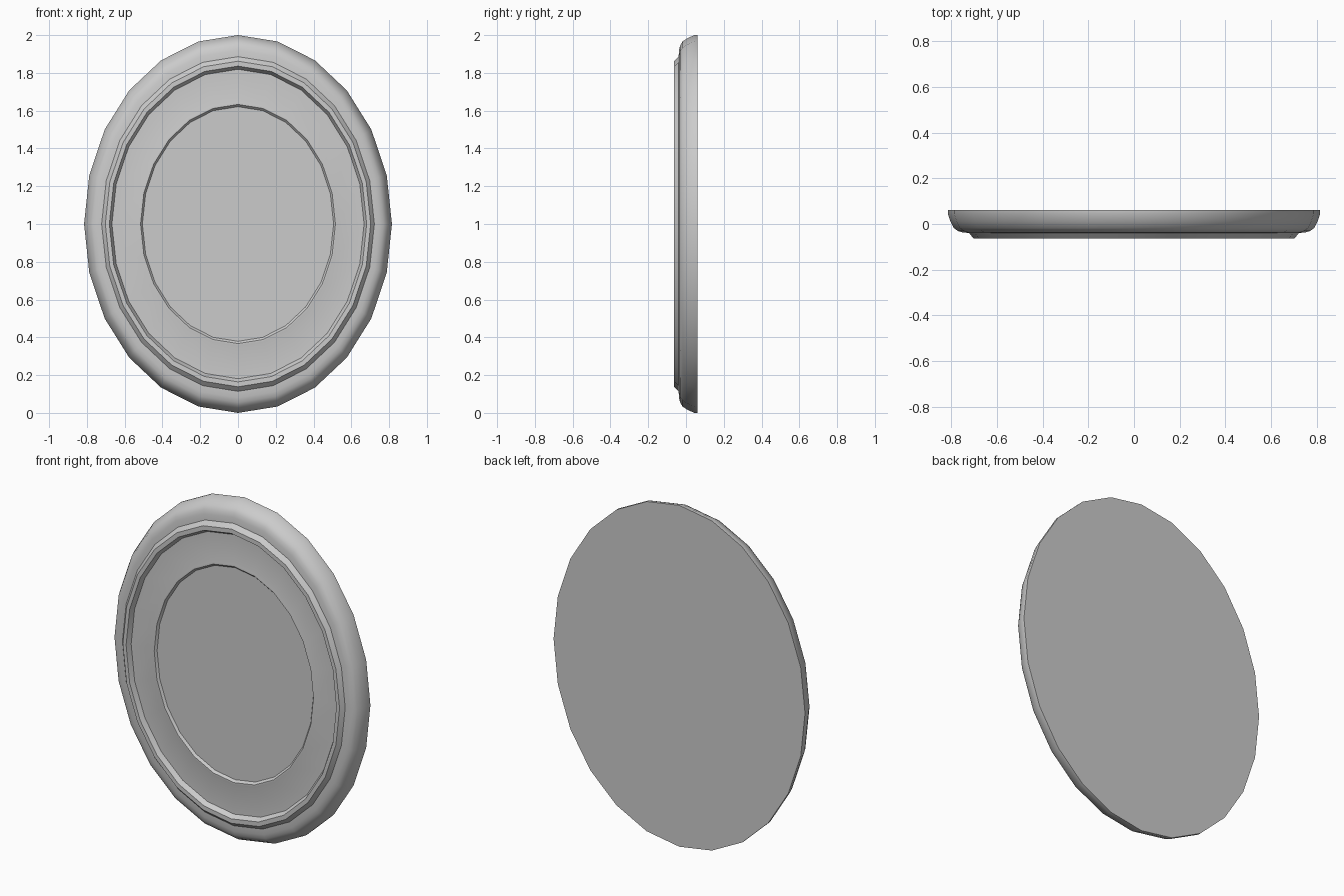
import bpy, bmesh, math

cube = bpy.data.objects.get("Cube")
if cube:
    bpy.data.objects.remove(cube, do_unlink=True)

SIDES = 24
HALF_WIDTH = 0.815

grey = bpy.data.materials.new("plain grey")
grey.use_nodes = True
grey.diffuse_color = (0.6, 0.6, 0.6, 1)
grey.node_tree.nodes["Principled BSDF"].inputs["Base Color"].default_value = (0.6, 0.6, 0.6, 1)

# Cross-section from back edge to centre panel: (relative radius, y)
rim = [(1, 0.062), (1, 0.045), (0.985, 0.01), (0.967, -0.018),
       (0.945, -0.031), (0.92, -0.037), (0.886, -0.039)]
lip = [(0.862, -0.063), (0.836, -0.063), (0.819, -0.036)]
groove = [(0.657, -0.036), (0.645, -0.039), (0.633, -0.039), (0.621, -0.026)]


def oval_ring(bm, radius, y):
    """One oval loop of vertices facing the front."""
    ring = []
    for i in range(SIDES):
        a = math.tau * i / SIDES
        ring.append(bm.verts.new((HALF_WIDTH * radius * math.sin(a), y,
                                  1 + radius * math.cos(a))))
    return ring


# Oval plaque: stepped rings closed by a flat back and a centre panel
bm = bmesh.new()
rings = [oval_ring(bm, r, y) for r, y in rim + lip + groove]
for outer, inner in zip(rings, rings[1:]):
    for i in range(SIDES):
        j = (i + 1) % SIDES
        bm.faces.new((outer[i], outer[j], inner[j], inner[i]))
bm.faces.new(rings[0])
bm.faces.new(rings[-1])
bmesh.ops.recalc_face_normals(bm, faces=bm.faces)

mesh = bpy.data.meshes.new("oval_plaque")
bm.to_mesh(mesh)
bm.free()
mesh.materials.append(grey)
plaque = bpy.data.objects.new("oval_plaque", mesh)
bpy.context.collection.objects.link(plaque)

# Smooth rounded rim, crisp steps
bpy.ops.object.select_all(action='DESELECT')
plaque.select_set(True)
bpy.context.view_layer.objects.active = plaque
bpy.ops.object.shade_smooth_by_angle(angle=math.radians(32))
